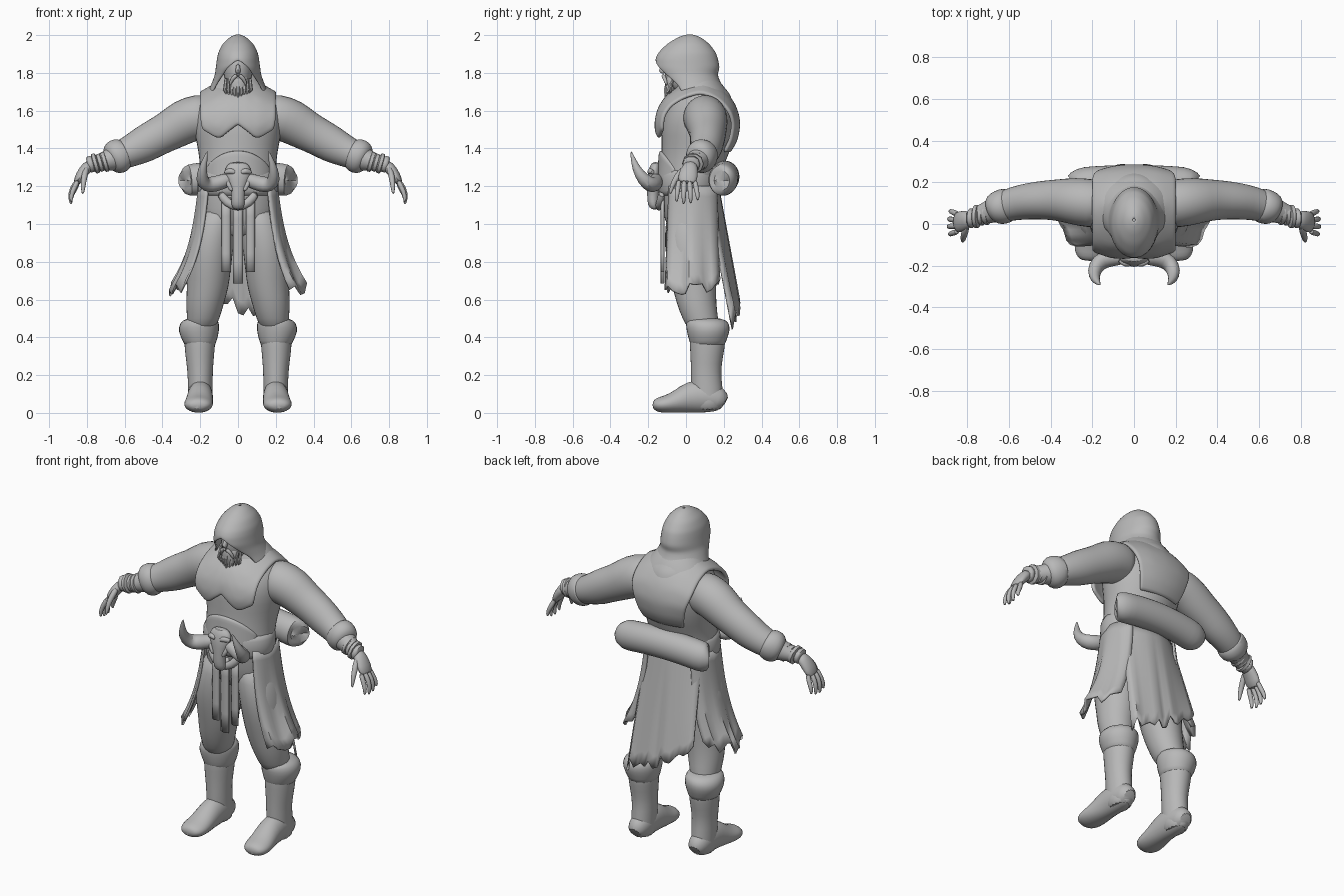
import bpy, bmesh, math, random
from mathutils import Vector

random.seed(4)
stone = bpy.data.materials.new("plain grey")
stone.diffuse_color = (0.48, 0.48, 0.48, 1)


def make(name, verts, faces, sub=0, thick=0):
    bm = bmesh.new()
    vs = [bm.verts.new(v) for v in verts]
    for f in faces:
        bm.faces.new([vs[i] for i in f])
    bmesh.ops.remove_doubles(bm, verts=bm.verts, dist=0.0004)
    bmesh.ops.recalc_face_normals(bm, faces=bm.faces)
    me = bpy.data.meshes.new(name)
    bm.to_mesh(me)
    bm.free()
    ob = bpy.data.objects.new(name, me)
    bpy.context.collection.objects.link(ob)
    me.materials.append(stone)
    if thick:
        m = ob.modifiers.new("thickness", "SOLIDIFY")
        m.thickness, m.offset = thick, 0
    if sub:
        m = ob.modifiers.new("smooth", "SUBSURF")
        m.levels = m.render_levels = sub
    bpy.ops.object.select_all(action="DESELECT")
    ob.select_set(True)
    bpy.context.view_layer.objects.active = ob
    bpy.ops.object.shade_smooth_by_angle(angle=math.radians(50))
    return ob


def loft(name, rings, n=16, ref=None, s=1, sub=1):
    """Rings are (x, y, z, a, b); flat rings unless ref gives the direction of a."""
    pts = [Vector(r[:3]) for r in rings]
    verts = []
    for i, r in enumerate(rings):
        u, w = Vector((1, 0, 0)), Vector((0, 1, 0))
        if ref:
            t = (pts[min(i + 1, len(pts) - 1)] - pts[max(i - 1, 0)]).normalized()
            u = Vector(ref)
            u = (u - t * u.dot(t)).normalized()
            w = t.cross(u)
        for k in range(n):
            a = 2 * math.pi * k / n
            p = pts[i] + u * r[3] * math.cos(a) + w * r[4] * math.sin(a)
            verts.append((p.x * s, p.y, p.z))
    faces = [(i * n + k, i * n + (k + 1) % n, (i + 1) * n + (k + 1) % n, (i + 1) * n + k)
             for i in range(len(rings) - 1) for k in range(n)]
    last = (len(rings) - 1) * n
    faces += [tuple(range(n)), tuple(range(last, last + n))]
    return make(name, verts, faces, sub)


def sheet(name, f, nu, nv, thick, sub=0):
    """Cloth panel from f(u, v) with u and v in 0..1."""
    verts = [f(i / nu, j / nv) for j in range(nv + 1) for i in range(nu + 1)]
    w = nu + 1
    faces = [(j * w + i, j * w + i + 1, (j + 1) * w + i + 1, (j + 1) * w + i)
             for j in range(nv) for i in range(nu)]
    return make(name, verts, faces, sub, thick)


def interp(rows, t):
    x = t * (len(rows) - 1)
    i = min(int(x), len(rows) - 2)
    return [a + (b - a) * (x - i) for a, b in zip(rows[i], rows[i + 1])]


# Torso
loft("torso", [(0, .03, .92, .15, .1), (0, .02, 1.02, .2, .14), (0, .02, 1.15, .21, .15),
               (0, .02, 1.25, .205, .16), (0, .04, 1.34, .205, .175), (0, .06, 1.42, .22, .19),
               (0, .065, 1.52, .24, .2), (0, .075, 1.61, .24, .185), (0, .08, 1.69, .19, .15),
               (0, .07, 1.76, .12, .11), (0, .04, 1.82, .08, .08)], 20)

# Chest and back mantle, draped over the shoulders, notched at the breastbone
saddle = [(-.135, 1.455), (-.155, 1.52), (-.145, 1.6), (-.105, 1.67), (-.02, 1.73), (.09, 1.765),
          (.19, 1.71), (.255, 1.63), (.28, 1.54), (.265, 1.45), (.225, 1.38)]


def mantle(u, v):
    k = 2 * u - 1
    start = .11 * max(0, 1 - abs(k) * 2) + .07 * max(0, abs(k) - .65) / .35
    v = start + v * (1 - start)
    y, z = interp(saddle, v)
    pec = math.sin(math.pi * abs(k)) * max(0, 1 - v * 4)
    y = .06 + (y - .06) * (1 - .14 * k * k) - .015 * pec
    z = 1.5 + (z - 1.5) * (1 - .26 * k * k) if z > 1.5 else z
    half = .2 - .07 * max(0, v - .7) / .3 - .02 * max(0, 1 - v * 6)
    return (k * half, y, z)


sheet("mantle", mantle, 20, 20, .022, 1)

# Hood with face opening
hood = [(2.0, .02, .004, .006, 0), (1.985, .018, .04, .055, 0), (1.95, .012, .078, .108, 0),
        (1.905, .006, .1, .148, 0), (1.87, .003, .107, .162, 0), (1.83, .005, .112, .168, 28),
        (1.79, .01, .117, .152, 42), (1.74, .035, .135, .145, 56), (1.69, .06, .158, .165, 62),
        (1.64, .07, .165, .175, 64)]


def hood_f(u, v):
    z, cy, rx, ry, gap = interp(hood, v)
    a = math.radians(gap + u * (360 - 2 * gap))
    return (rx * math.sin(a), cy - ry * math.cos(a), z)


sheet("hood", hood_f, 28, 18, .012, 1)

# Face, nose and beard
loft("head", [(0, -.01, 1.7, .05, .06), (0, -.02, 1.75, .07, .09), (0, -.015, 1.82, .08, .105),
              (0, 0, 1.89, .08, .11), (0, .01, 1.94, .05, .07)])
loft("nose", [(0, -.115, 1.85, .01, .01), (0, -.13, 1.81, .016, .022), (0, -.12, 1.795, .012, .01)], 8)
for s in (1, -1):
    loft("moustache", [(0, -.122, 1.79, .012, .012), (.03, -.115, 1.775, .012, .013),
                       (.045, -.1, 1.73, .006, .006)], 8, (0, 1, 0), s)
loft("beard", [(0, -.075, 1.8, .055, .03), (0, -.08, 1.75, .055, .032), (0, -.085, 1.7, .04, .025),
               (0, -.09, 1.655, .015, .012)], 12)
for i in range(9):
    x = (i - 4) * .016
    z = 1.635 + abs(i - 4) * .012 + random.uniform(-.012, .015)
    y = -.105 + abs(x) * .4
    loft("beard_strand", [(x, y + .01, 1.77, .008, .008), (x * 1.1, y - .005, 1.71, .009, .009),
                          (x * .9, y, z, .002, .002)], 6, None, 1, 0)

for s in (1, -1):
    # Arm with sleeve, cuff and wrist wraps
    loft("arm", [(.13, .09, 1.56, .11, .12), (.21, .1, 1.57, .12, .125), (.29, .11, 1.54, .115, .122),
                 (.36, .115, 1.495, .102, .108), (.43, .115, 1.46, .095, .102),
                 (.5, .11, 1.42, .09, .1), (.57, .1, 1.385, .083, .085), (.64, .08, 1.355, .075, .075),
                 (.7, .055, 1.33, .052, .052), (.79, .03, 1.315, .04, .035)], 16, (0, 1, 0), s)
    loft("sleeve_cuff", [(.585, .095, 1.38, .06, .06), (.605, .092, 1.372, .087, .089),
                         (.64, .08, 1.357, .085, .096), (.67, .07, 1.345, .078, .086),
                         (.69, .06, 1.335, .05, .05)], 16, (0, 1, 0), s)
    for j in range(4):
        x, y, z = .705 + j * .025, .052 - j * .008, 1.328 - j * .004
        r = (.056, .05, .056, .046)[j]
        loft("wrist_wrap", [(x - .016, y, z + .005, .036, .036), (x - .008, y, z + .003, r, r),
                            (x + .008, y, z - .002, r, r), (x + .016, y, z - .004, .036, .036)],
             10, (0, 1, 0), s, 0)
    # Hand
    loft("palm", [(.775, .03, 1.32, .032, .03), (.805, .02, 1.295, .046, .032),
                  (.835, .01, 1.255, .054, .028), (.858, .005, 1.21, .05, .02)], 12, (0, 1, 0), s)
    for j in range(4):
        y = -.036 + j * .027
        d = (0, .012, .008, -.008)[j]
        loft("finger", [(.845, y, 1.235, .015, .015), (.868 + d, y * 1.2, 1.19, .015, .015),
                        (.884 + d * .5, y * 1.35, 1.15 - d, .013, .013),
                        (.882, y * 1.4, 1.115 - d, .007, .007)], 8, (0, 1, 0), s)
    loft("thumb", [(.8, -.005, 1.3, .02, .018), (.815, -.05, 1.25, .018, .018),
                   (.82, -.075, 1.2, .014, .014), (.822, -.085, 1.155, .006, .006)], 8, (0, 1, 0), s)

    # Trouser leg
    loft("leg", [(.1, .03, 1.1, .1, .12), (.125, .025, 1.0, .118, .138), (.145, .025, .88, .123, .143),
                 (.155, .035, .76, .12, .132), (.16, .045, .66, .112, .117), (.175, .055, .58, .103, .107),
                 (.183, .075, .5, .088, .097), (.2, .1, .42, .07, .08)], 16, None, s)
    # Boot shaft, folded boot top, foot
    loft("boot_shaft", [(.205, .11, .46, .085, .095), (.202, .115, .38, .085, .098), (.203, .11, .3, .077, .088),
                        (.2, .105, .22, .068, .08), (.2, .11, .14, .067, .085),
                        (.2, .115, .05, .064, .085), (.2, .115, .01, .06, .08)], 16, None, s)
    loft("boot_top", [(.2, .115, .34, .078, .09), (.203, .115, .38, .092, .1),
                      (.208, .118, .43, .112, .118), (.205, .115, .475, .108, .12),
                      (.193, .1, .505, .086, .1)], 14, None, s)
    loft("foot", [(.2, .205, .045, .04, .042), (.2, .18, .07, .06, .07), (.2, .1, .09, .069, .092),
                  (.2, .02, .085, .07, .087), (.205, -.05, .057, .075, .06),
                  (.21, -.11, .045, .081, .047), (.212, -.155, .042, .068, .039),
                  (.212, -.178, .042, .037, .018)], 14, (1, 0, 0), s)

    # Ragged side skirt
    rag = [random.uniform(-.05, .03) for _ in range(15)]

    def side(u, v, s=s, rag=rag):
        a = math.radians(-50 + 108 * u)
        flare = .008 * math.sin(u * 17) * v
        rx, ry = .205 + .06 * v + .09 * v ** 3 + flare, .155 + .025 * v + flare
        bottom = .66 + rag[round(u * 14)] + .05 * abs(u - .45)
        return (s * rx * math.cos(a) ** .6, .03 + ry * math.sin(a), 1.2 + (bottom - 1.2) * v)

    sheet("side_skirt", side, 14, 10, .012)

    # Horn of the belt skull
    loft("horn", [(.03, -.155, 1.245, .035, .035), (.09, -.16, 1.22, .042, .042),
                  (.15, -.17, 1.205, .046, .044), (.187, -.205, 1.215, .04, .04),
                  (.193, -.25, 1.265, .029, .029), (.178, -.277, 1.33, .016, .016),
                  (.162, -.292, 1.388, .003, .003)], 12, (0, .6, .8), s)
    # Brow and cheek of the skull
    loft("skull_brow", [(.012, -.19, 1.27, .014, .014), (.04, -.195, 1.285, .018, .016),
                        (.075, -.17, 1.27, .014, .014)], 8, (0, 0, 1), s)
    loft("skull_cheek", [(.066, -.17, 1.25, .012, .012), (.052, -.188, 1.21, .014, .014),
                         (.028, -.19, 1.17, .012, .012)], 8, (0, 1, 0), s)

# Ragged back skirt, longer on one side
rag = [random.uniform(-.035, .055) for _ in range(17)]


def back(u, v):
    k = 2 * u - 1
    bottom = .56 - .1 * k + rag[round(u * 16)]
    y = .17 + .11 * v - .07 * k * k * (1 - .5 * v) + .005 * math.sin(u * 22) * v
    return (k * (.18 + .04 * v), y, 1.2 + (bottom - 1.2) * v)


sheet("back_skirt", back, 16, 10, .012)

# Belt, raised waist guard and skull
loft("belt", [(0, .015, 1.14, .205, .15), (0, .015, 1.16, .22, .165), (0, .015, 1.27, .218, .168),
              (0, .02, 1.3, .2, .155)], 20)


def guard(u, v):
    k = 2 * u - 1
    a = math.radians(62 * k)
    z = 1.22 + v * (.17 - .1 * k * k)
    return (.19 * math.sin(a), .02 - (.165 - .012 * v) * math.cos(a), z)


sheet("waist_guard", guard, 12, 5, .022, 1)
loft("skull", [(0, -.165, 1.075, .022, .018), (0, -.175, 1.1, .038, .028), (0, -.175, 1.14, .034, .032),
               (0, -.172, 1.2, .042, .034), (0, -.168, 1.25, .068, .038), (0, -.165, 1.295, .074, .032),
               (0, -.16, 1.33, .045, .022)], 14)
loft("belt_loop", [(-.1, -.125, 1.17, .025, .02), (-.06, -.14, 1.11, .025, .02), (0, -.145, 1.085, .025, .02),
                   (.06, -.14, 1.11, .025, .02), (.1, -.125, 1.17, .025, .02)], 10, (0, 0, 1))

# Hanging front straps
for x, w, z in ((-.062, .022, .745), (0, .025, .685), (.066, .022, .745)):
    def strap(u, v, x=x, w=w, z=z):
        return (x + (2 * u - 1) * w, -.12 - .008 * math.sin(math.pi * u), 1.14 + (z - 1.14) * v)
    sheet("front_strap", strap, 4, 4, .012)

# Bedroll across the lower back, folded in at the ends
roll = []
for i in range(9):
    k = i / 4 - 1
    roll.append((.265 * k, .205 - .012 * k * k, 1.25 - .02 * k * k, .08, .088))
loft("bedroll", [(-.27, .185, 1.23, .04, .04), (-.29, .19, 1.23, .062, .066)] + roll
     + [(.29, .19, 1.23, .062, .066), (.27, .185, 1.23, .04, .04)], 16, (0, 1, 0))
